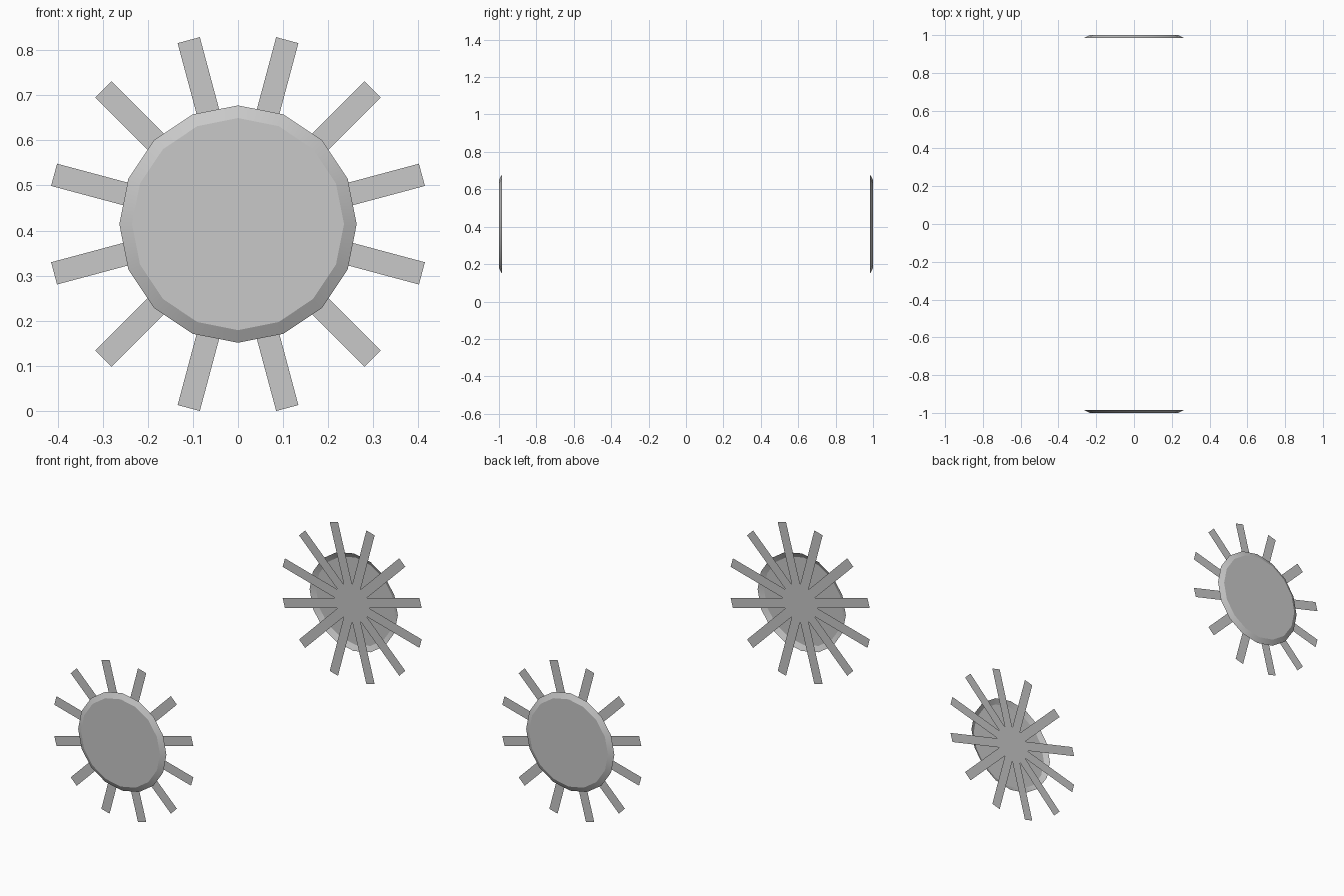
import bpy, bmesh
from math import sin, cos, pi, radians
from mathutils import Vector

cube = bpy.data.objects.get("Cube")
if cube:
    bpy.data.objects.remove(cube)

CENTRE_Z = 0.4143
CAP_Y, RIM_Y, SPOKE_Y, HUB_Y = 1.0, 0.985, 0.972, 0.97

grey = bpy.data.materials.new("plain grey")
grey.use_nodes = True
grey.diffuse_color = (0.58, 0.58, 0.58, 1)
grey.node_tree.nodes["Principled BSDF"].inputs["Base Color"].default_value = (0.58, 0.58, 0.58, 1)


def ring(bm, radius, y):
    """Sixteen-sided ring of vertices in an upright plane."""
    angles = [2 * pi * i / 16 for i in range(16)]
    return [bm.verts.new((radius * cos(a), y, CENTRE_Z + radius * sin(a))) for a in angles]


def finish(bm, name, side):
    """Turn the part to its end of the model and make the object."""
    if side > 0:
        for v in bm.verts:
            v.co.x, v.co.y = -v.co.x, -v.co.y
    mesh = bpy.data.meshes.new(name)
    bm.to_mesh(mesh)
    bm.free()
    mesh.materials.append(grey)
    bpy.context.collection.objects.link(bpy.data.objects.new(name, mesh))


def dish(name, side):
    """Shallow open dish: flat outward cap with a smooth sloping rim."""
    bm = bmesh.new()
    cap = ring(bm, 0.235, -CAP_Y)
    rim = ring(bm, 0.263, -RIM_Y)
    cap_face = bm.faces.new(cap)
    for i in range(16):
        j = (i + 1) % 16
        bm.faces.new((cap[j], cap[i], rim[i], rim[j])).smooth = True
    for edge in cap_face.edges:
        edge.smooth = False
    finish(bm, name, side)


def hub(name, side):
    """Flat plate over the inner ends of the spokes."""
    bm = bmesh.new()
    bm.faces.new(reversed(ring(bm, 0.104, -HUB_Y)))
    finish(bm, name, side)


def spokes(name, side):
    """Twelve flat blades that meet side by side under the hub."""
    bm = bmesh.new()
    half_width, inner, outer = 0.0255, 0.095, 0.422
    for i in range(12):
        angle = radians(15 + 30 * i)
        along = Vector((cos(angle), 0, sin(angle)))
        across = Vector((-sin(angle), 0, cos(angle))) * half_width
        centre = Vector((0, -SPOKE_Y, CENTRE_Z))
        corners = (along * inner - across, along * outer - across,
                   along * outer + across, along * inner + across)
        bm.faces.new([bm.verts.new(centre + c) for c in corners])
    finish(bm, name, side)


for label, side in (("front", -1), ("back", 1)):
    dish(label + "_dish", side)
    hub(label + "_hub", side)
    spokes(label + "_spokes", side)
